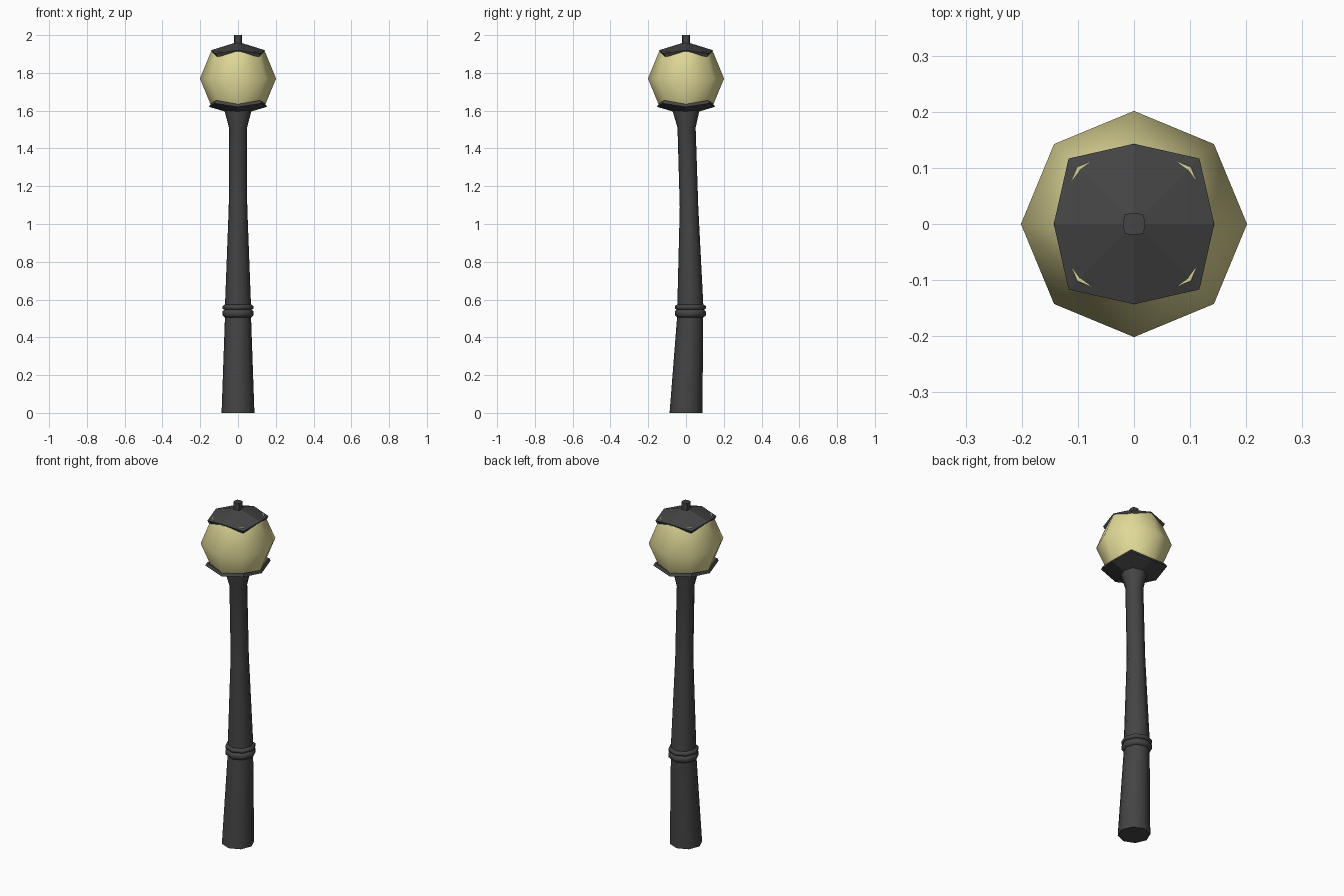
import bpy, math

if "Cube" in bpy.data.objects:
    bpy.data.objects.remove(bpy.data.objects["Cube"])

SIDES = 8


def material(name, rgb):
    m = bpy.data.materials.new(name)
    m.diffuse_color = (*rgb, 1)
    m.use_nodes = True
    m.node_tree.nodes["Principled BSDF"].inputs["Base Color"].default_value = m.diffuse_color
    return m


IRON = material("dark iron", (0.058, 0.058, 0.058))
GLASS = material("warm glass", (0.74, 0.69, 0.31))


def lathe(name, rings, mat, smooth=None, close=True):
    """Loft octagonal rings; a ring is (axis r, corner r, axis z, corner z, y shift)."""
    verts, faces = [], []
    for ra, rc, za, zc, dy in rings:
        for i in range(SIDES):
            a = math.tau * i / SIDES
            r, z = (rc, zc) if i % 2 else (ra, za)
            verts.append((r * math.cos(a), r * math.sin(a) + dy, z))
    for k in range(len(rings) - 1):
        for i in range(SIDES):
            j = (i + 1) % SIDES
            b, t = k * SIDES, (k + 1) * SIDES
            faces.append((b + i, b + j, t + j, t + i))
    if close:
        top = (len(rings) - 1) * SIDES
        faces.append(tuple(reversed(range(SIDES))))
        faces.append(tuple(range(top, top + SIDES)))
    mesh = bpy.data.meshes.new(name)
    mesh.from_pydata(verts, [], faces)
    mesh.materials.append(mat)
    mesh.update()
    ob = bpy.data.objects.new(name, mesh)
    bpy.context.collection.objects.link(ob)
    if smooth:
        bpy.ops.object.select_all(action='DESELECT')
        ob.select_set(True)
        bpy.context.view_layer.objects.active = ob
        bpy.ops.object.shade_smooth_by_angle(angle=math.radians(smooth))
    return ob


def plain(r, z, dy=0.0):
    return (r, r, z, z, dy)


# Tapered foot, leaning slightly toward the back
lathe("foot", [plain(0.087, 0), plain(0.069, 0.51, 0.022)], IRON, 50)

# Two collar rings
for n, (z, h) in enumerate([(0.527, 0.021), (0.559, 0.014)]):
    lathe(f"collar_{n + 1}",
          [plain(0.07, z - h, 0.023), plain(0.082, z - h * 0.5, 0.023),
           plain(0.082, z + h * 0.5, 0.023), plain(0.07, z + h, 0.023)], IRON, 70)

# Shaft with flared top
lathe("shaft",
      [plain(0.069, 0.565, 0.023), plain(0.049, 1.09, 0.016),
       plain(0.048, 1.51, 0.003), plain(0.07, 1.595), plain(0.07, 1.605)], IRON, 50)

# Globe: octagonal ball with its poles hidden by the caps
lathe("globe", [plain(0.143, 1.628), plain(0.2015, 1.77), plain(0.143, 1.912)],
      GLASS, 60)

# Faceted caps with drooping corners, the lower one upside down and wider
CAP = [(0.02, 0.02, 0.188, 0.188), (0.143, 0.165, 0.150, 0.131),
       (0.135, 0.157, 0.135, 0.115), (0.10, 0.11, 0.146, 0.138)]
for name, s, w in (("top_cap", 1, 1.0), ("bottom_cap", -1, 1.07)):
    rings = [(a * w, c * w, 1.77 + s * za, 1.77 + s * zc, 0) for a, c, za, zc in CAP]
    lathe(name, rings[::-s], IRON)

# Finial
lathe("finial", [(0.02, 0.024, 1.94, 1.94, 0), (0.02, 0.024, 2.0, 2.0, 0)], IRON)
